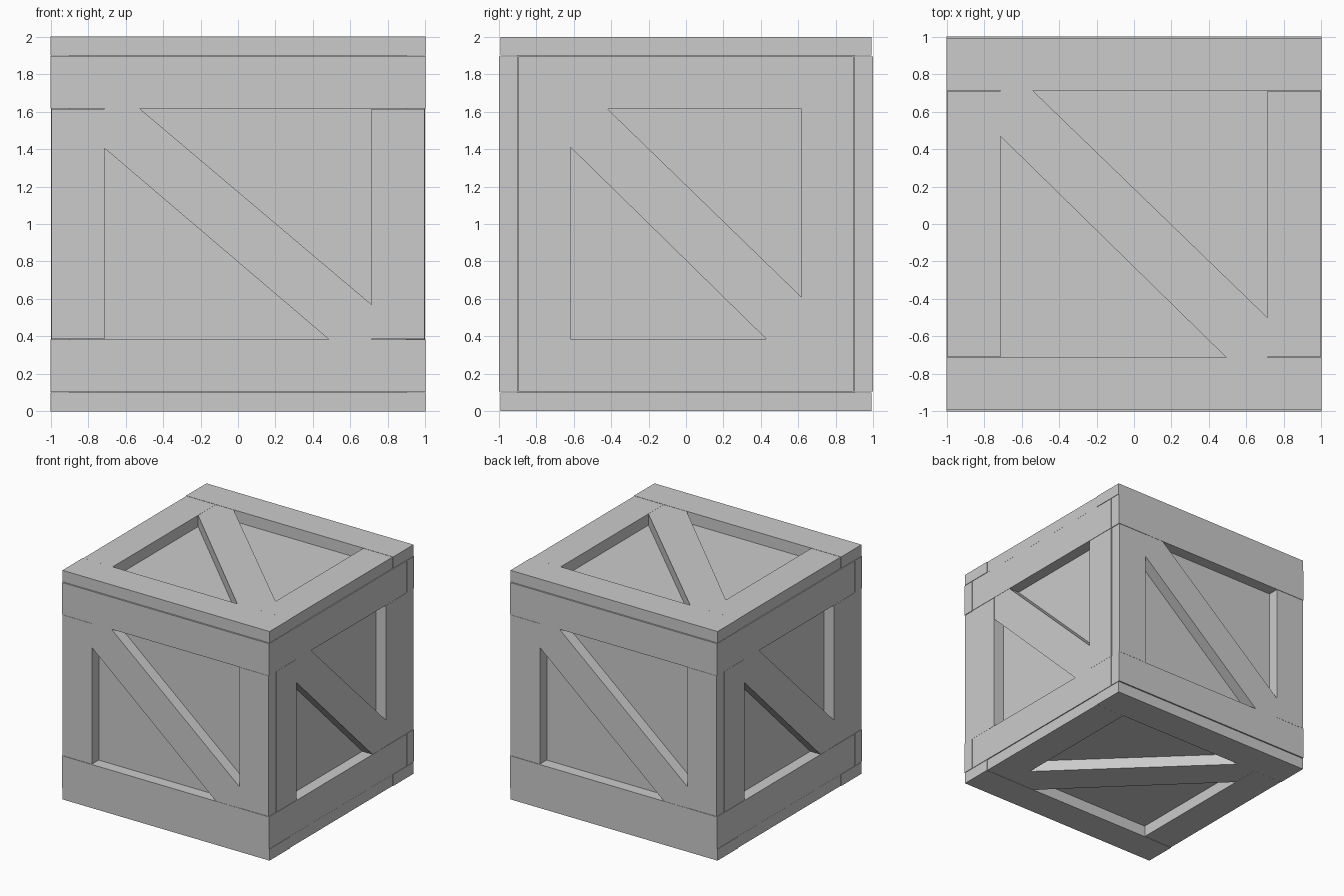
import bpy, bmesh
from math import pi
from mathutils import Matrix, Vector

if "Cube" in bpy.data.objects:
    bpy.data.objects.remove(bpy.data.objects["Cube"])

CENTRE = Matrix.Translation((0, 0, 1))


def prism(name, outline, inner, outer, matrix):
    """Plank: outline in the face plane (across, up), thickness running outwards."""
    bm = bmesh.new()
    lo = [bm.verts.new(matrix @ Vector((u, -inner, v))) for u, v in outline]
    hi = [bm.verts.new(matrix @ Vector((u, -outer, v))) for u, v in outline]
    n = len(outline)
    bm.faces.new(lo)
    bm.faces.new(hi)
    for i in range(n):
        j = (i + 1) % n
        bm.faces.new((lo[i], lo[j], hi[j], hi[i]))
    bmesh.ops.recalc_face_normals(bm, faces=bm.faces)
    mesh = bpy.data.meshes.new(name)
    bm.to_mesh(mesh)
    bm.free()
    obj = bpy.data.objects.new(name, mesh)
    bpy.context.collection.objects.link(obj)
    return obj


def rect(u0, u1, v0, v1):
    return [(u0, v0), (u1, v0), (u1, v1), (u0, v1)]


def framed_side(side, matrix, rail_u, post_u, post_in, rail_in, rail_out, brace):
    """Two rails, two posts between them and one diagonal brace."""
    m = CENTRE @ matrix
    for s, label in ((-1, "lower"), (1, "upper")):
        v0, v1 = sorted((s * rail_in, s * rail_out))
        prism(f"{side}_{label}_rail", rect(-rail_u, rail_u, v0, v1), 0.9, 1.0, m)
    for s, label in ((-1, "left"), (1, "right")):
        u0, u1 = sorted((s * post_in, s * post_u))
        prism(f"{side}_{label}_post", rect(u0, u1, -rail_in + 0.002, rail_in - 0.002),
              0.9, 0.999, m)
    # brace ends are trimmed to the frame corners
    a, b, c, d = brace
    outline = [(-post_in, a), (-post_in, rail_in), (b, rail_in),
               (post_in, c), (post_in, -rail_in), (d, -rail_in)]
    prism(f"{side}_brace", outline, 0.9, 0.998, m)


# Inner box
prism("inner_box", rect(-0.9, 0.9, -0.9, 0.9), -0.9, 0.9, CENTRE)

# Front and back frames
for side, angle in (("front", 0), ("back", pi)):
    framed_side(side, Matrix.Rotation(angle, 4, 'Z'), 1.0, 0.996, 0.713, 0.616, 0.896,
                (0.405, -0.525, -0.43, 0.485))

# Right and left frames, fitted between front and back
for side, angle in (("right", pi / 2), ("left", -pi / 2)):
    framed_side(side, Matrix.Rotation(angle, 4, 'Z'), 0.896, 0.896, 0.617, 0.616, 0.896,
                (0.41, -0.42, -0.39, 0.43))

# Lid and base frames, the base mirrored from the lid
lid = Matrix.Rotation(-pi / 2, 4, 'X')
for side, m in (("lid", lid), ("base", Matrix.Diagonal((1, 1, -1, 1)) @ lid)):
    framed_side(side, m, 1.0, 0.996, 0.713, 0.712, 0.993,
                (0.468, -0.54, -0.50, 0.492))
